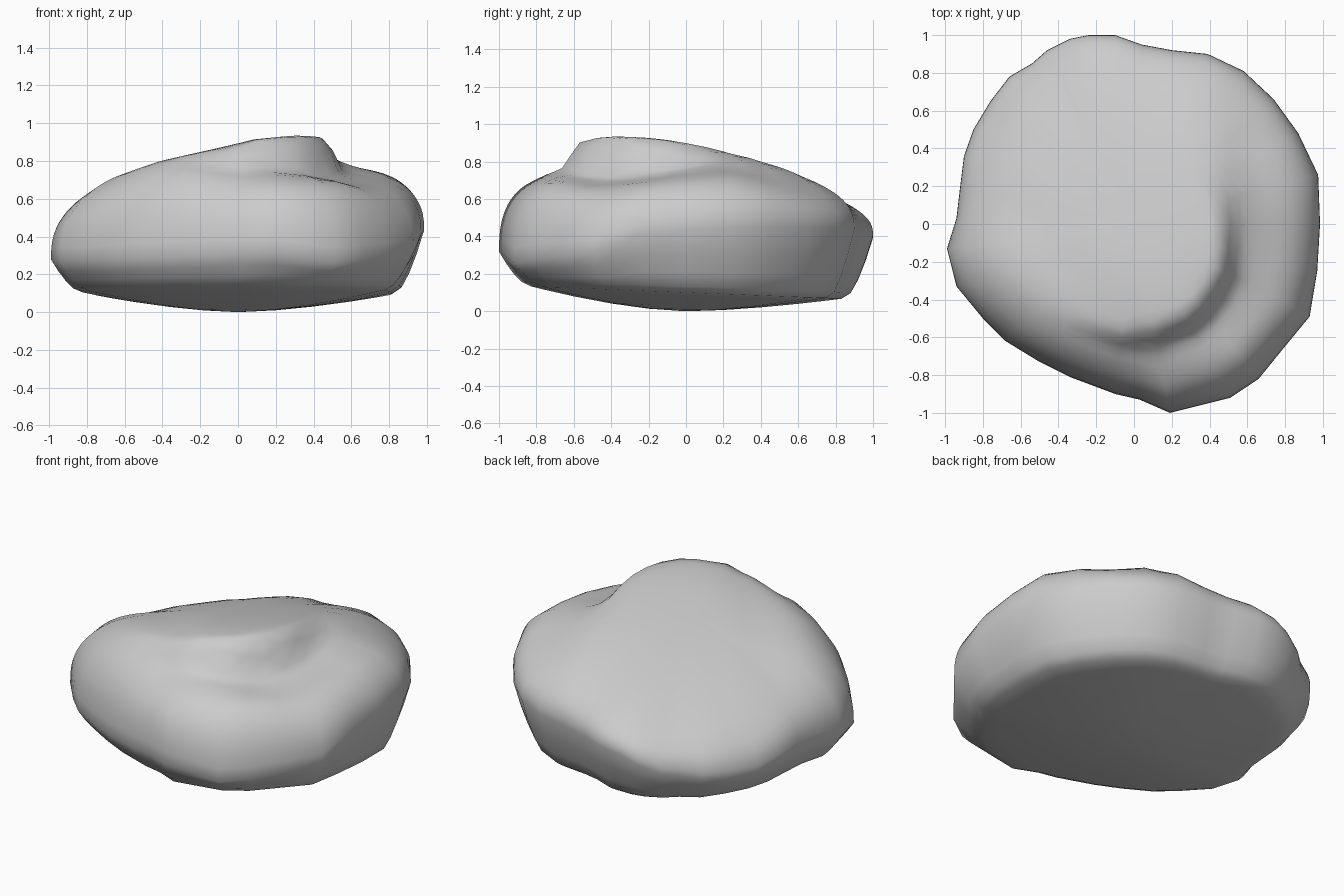
import bpy, bmesh
from math import sin, pi, atan2, hypot, radians

if "Cube" in bpy.data.objects:
    bpy.data.objects.remove(bpy.data.objects["Cube"])

# Plan outline of the stone, counter-clockwise
OUTLINE = [(.985, 0), (.975, .26), (.87, .48), (.74, .66), (.58, .81), (.39, .90), (.2, .92),
           (.04, .95), (-.1, 1), (-.24, 1), (-.34, .98), (-.46, .92), (-.54, .85), (-.66, .78),
           (-.76, .65), (-.85, .5), (-.9, .36), (-.92, .2), (-.94, .03), (-.99, -.13),
           (-.94, -.33), (-.8, -.5), (-.68, -.62), (-.5, -.73), (-.34, -.81), (-.1, -.9),
           (.03, -.93), (.19, -1), (.51, -.92), (.66, -.82), (.79, -.66), (.93, -.49), (.97, -.25)]


def smooth(a, b, v):
    t = max(0, min(1, (v - a) / (b - a)))
    return t * t * (3 - 2 * t)


# Sloping plateau with a curved step down to a ledge at the front right
def top_height(x, y):
    plane = .985 - .18 * (.3 - x) - .19 * (y + .45)
    plane = min(plane, 1.01) - .09 * smooth(.4, .65, x) * smooth(-.1, .3, y)
    plane += .04 * smooth(.3, .8, -x - y - .2)
    r = hypot(x, y + .12)
    off = abs((atan2(y + .12, x) + radians(42) + pi) % (2 * pi) - pi)
    mask = 1 - smooth(radians(40), radians(90), off)
    ledge = .765 + .08 * smooth(.45, .75, -y) + .05 * smooth(.65, .9, r)
    step = smooth(.46, .57, r) * mask
    return plane + (min(ledge, plane) - plane) * step


# Height of the widest point: rises to the right and back, dips at two corners
def mid_height(x, y):
    return .36 + .075 * x + .055 * y - .09 * smooth(.2, .5, -x * y)


def surface(ox, oy, s, upper):
    x, y = ox * s, oy * s
    mid = mid_height(ox, oy)
    if upper:
        n = 2.6
        z = mid + (top_height(x, y) - mid) * max(0, 1 - s ** n) ** (1 / n)
    else:
        # shallow dished underside turning up sharply near the rim
        rim = .135 - .045 * oy
        z = rim * s ** 1.6 + (mid - rim) * max(0, (s - .85) / .15) ** 1.6
    return x, y, z


bm = bmesh.new()
UP = [sin(pi / 2 * i / 26) for i in range(1, 27)]
LOW = [.2, .4, .6, .75, .83, .88, .92, .96]
levels = [(s, False) for s in LOW] + [(s, True) for s in reversed(UP)]
rings = [[bm.verts.new(surface(ox, oy, s, up)) for ox, oy in OUTLINE] for s, up in levels]
N = len(OUTLINE)
for a, b in zip(rings, rings[1:]):
    for i in range(N):
        j = (i + 1) % N
        bm.faces.new((a[i], a[j], b[j], b[i]))

# Close the underside and crown with fans
bottom = bm.verts.new((0, 0, 0))
crown = bm.verts.new((0, 0, top_height(0, 0)))
for i in range(N):
    j = (i + 1) % N
    bm.faces.new((bottom, rings[0][j], rings[0][i]))
    bm.faces.new((crown, rings[-1][i], rings[-1][j]))

# Weathered, softened top
bmesh.ops.smooth_vert(bm, verts=[v for r in rings[len(LOW):] for v in r if hypot(v.co.x, v.co.y) < .85],
                      factor=.25, use_axis_z=True)
low = min(v.co.z for v in bm.verts)
for v in bm.verts:
    v.co.z -= low
bmesh.ops.recalc_face_normals(bm, faces=bm.faces)
for f in bm.faces:
    f.smooth = True

mesh = bpy.data.meshes.new("rock")
bm.to_mesh(mesh)
bm.free()
bpy.context.collection.objects.link(bpy.data.objects.new("rock", mesh))
